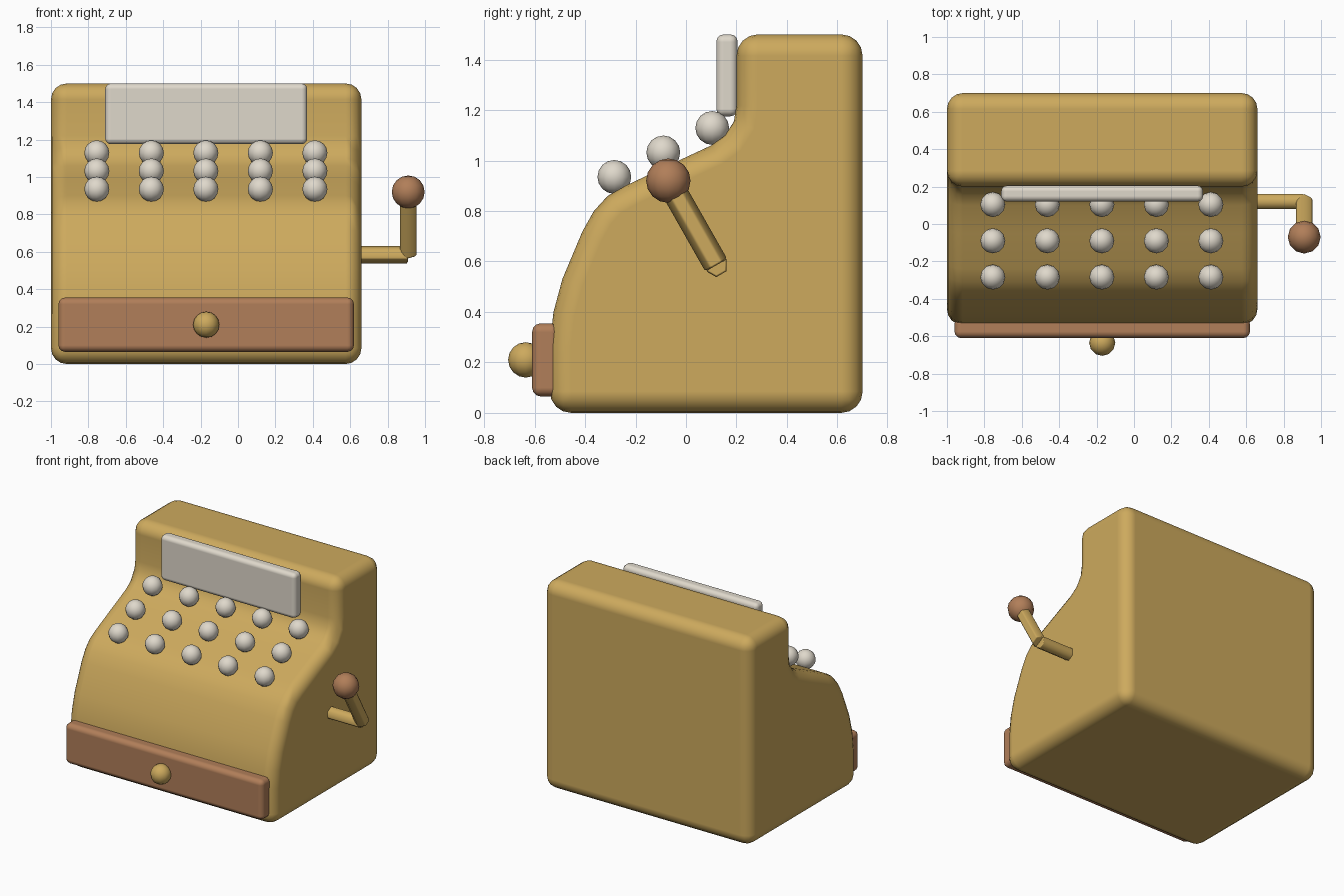
import bpy, bmesh, math
from mathutils import Vector

if "Cube" in bpy.data.objects:
    bpy.data.objects.remove(bpy.data.objects["Cube"])


def material(name, rgb):
    m = bpy.data.materials.new(name)
    m.diffuse_color = (*rgb, 1)
    m.use_nodes = True
    m.node_tree.nodes["Principled BSDF"].inputs["Base Color"].default_value = m.diffuse_color
    return m


brass = material("brass", (0.61, 0.40, 0.11))
wood = material("wood", (0.44, 0.21, 0.10))
cream = material("cream", (0.74, 0.69, 0.60))


def finish(bm, name, mat, bevel=0, segments=3, angle=60):
    bmesh.ops.recalc_face_normals(bm, faces=bm.faces)
    me = bpy.data.meshes.new(name)
    bm.to_mesh(me)
    bm.free()
    me.materials.append(mat)
    ob = bpy.data.objects.new(name, me)
    bpy.context.collection.objects.link(ob)
    bpy.ops.object.select_all(action='DESELECT')
    ob.select_set(True)
    bpy.context.view_layer.objects.active = ob
    if bevel:
        bpy.ops.object.shade_smooth()
        b = ob.modifiers.new("round_edges", 'BEVEL')
        b.width, b.segments = bevel, segments
        b.limit_method, b.angle_limit = 'ANGLE', math.radians(angle)
        b.use_clamp_overlap = False
        b.harden_normals = True
    else:
        bpy.ops.object.shade_smooth_by_angle(angle=math.radians(angle))
    return ob


def box(name, lo, hi, mat, bevel):
    bm = bmesh.new()
    bmesh.ops.create_cube(bm, size=1)
    for v in bm.verts:
        v.co = [l + (c + 0.5) * (h - l) for c, l, h in zip(v.co, lo, hi)]
    return finish(bm, name, mat, bevel)


def ball(name, centre, radius, mat):
    bm = bmesh.new()
    bmesh.ops.create_uvsphere(bm, u_segments=12, v_segments=8, radius=radius)
    bmesh.ops.translate(bm, verts=bm.verts, vec=centre)
    return finish(bm, name, mat)


def rod(name, a, b, radius, mat):
    a, b = Vector(a), Vector(b)
    bm = bmesh.new()
    bmesh.ops.create_cone(bm, cap_ends=True, segments=6, radius1=radius,
                          radius2=radius, depth=(b - a).length)
    rot = (b - a).to_track_quat('Z', 'Y').to_matrix()
    for v in bm.verts:
        v.co = rot @ v.co + (a + b) / 2
    return finish(bm, name, mat, 0.008, 1)


# Body: side profile (y, z) pulled across x, then rounded
profile = [(-0.54, 0), (0.70, 0), (0.70, 1.5), (0.20, 1.5), (0.20, 1.22),
           (0.19, 1.155), (0.155, 1.10), (0.10, 1.06), (-0.05, 0.99),
           (-0.24, 0.90), (-0.31, 0.86), (-0.365, 0.80), (-0.41, 0.72),
           (-0.49, 0.53), (-0.525, 0.40), (-0.54, 0.27)]
bm = bmesh.new()
face = bm.faces.new([bm.verts.new((-1.0, y, z)) for y, z in profile])
side = bmesh.ops.extrude_face_region(bm, geom=[face])["geom"]
bmesh.ops.translate(bm, vec=(1.66, 0, 0),
                    verts=[g for g in side if isinstance(g, bmesh.types.BMVert)])
# keep the starting cap so the body is closed
if not face.is_valid:
    bmesh.ops.holes_fill(bm, edges=bm.edges)
finish(bm, "body", brass, 0.085, 4)

# Price window, cash drawer and its knob
box("display_panel", (-0.71, 0.12, 1.175), (0.37, 0.205, 1.5), cream, 0.03)
box("drawer", (-0.96, -0.61, 0.065), (0.62, -0.50, 0.355), wood, 0.035)
ball("drawer_knob", (-0.17, -0.635, 0.21), 0.07, brass)

# Keys: three rows of five up the slope
for row in range(3):
    for col in range(5):
        ball(f"key_{row}_{col}",
             (-0.755 + 0.2915 * col, -0.284 + 0.194 * row, 0.935 + 0.097 * row),
             0.067, cream)

# Crank on the right side
rod("crank_axle", (0.60, 0.12, 0.585), (0.91, 0.12, 0.585), 0.047, brass)
rod("crank_arm", (0.91, 0.12, 0.585), (0.91, -0.07, 0.92), 0.05, brass)
ball("crank_handle", (0.91, -0.07, 0.92), 0.088, wood)
